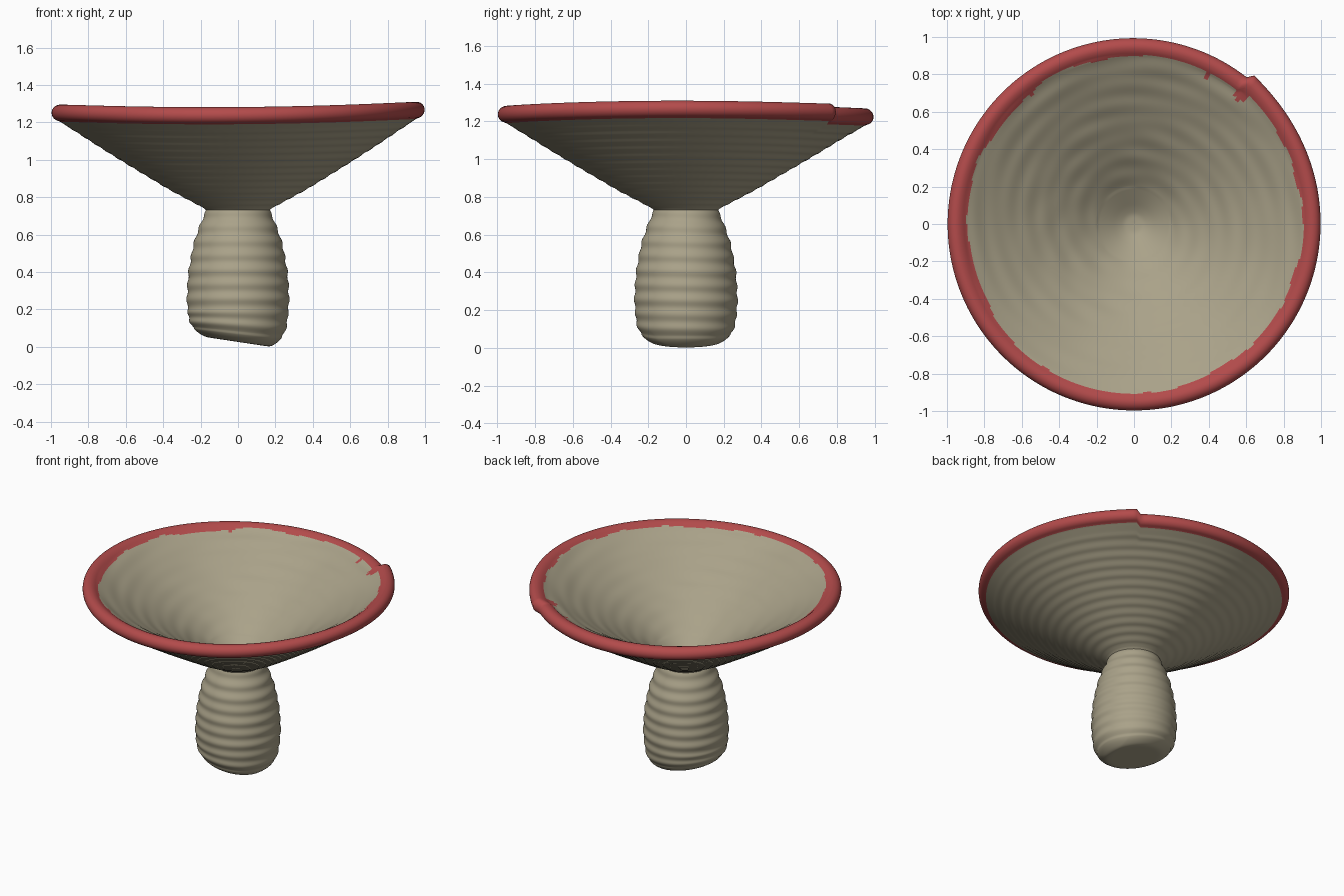
import bpy, bmesh, math, random

if "Cube" in bpy.data.objects:
    bpy.data.objects.remove(bpy.data.objects["Cube"])

random.seed(4)
SEG = 240
SEAM = math.radians(52)


def material(name, rgb):
    m = bpy.data.materials.new(name)
    m.diffuse_color = (*rgb, 1)
    m.use_nodes = True
    m.node_tree.nodes["Principled BSDF"].inputs["Base Color"].default_value = m.diffuse_color
    return m


BEIGE = material("beige clay", (0.40, 0.36, 0.25))
RED = material("red glaze", (0.45, 0.07, 0.07))


def resample(points, n):
    """Even points along a polyline."""
    lens = [math.dist(a, b) for a, b in zip(points, points[1:])]
    total, out = sum(lens), []
    for i in range(n + 1):
        d, k = total * i / n, 0
        while k < len(lens) - 1 and d > lens[k]:
            d -= lens[k]
            k += 1
        t = min(d / lens[k], 1)
        out.append(tuple(p + (q - p) * t for p, q in zip(points[k], points[k + 1])))
    return out


def smooth(points, times):
    for _ in range(times):
        points = [points[0]] + [
            tuple((a + 2 * b + c) / 4 for a, b, c in zip(p, q, r))
            for p, q, r in zip(points, points[1:], points[2:])] + [points[-1]]
    return points


def revolve(name, profile, place, colour=None):
    """Spin a profile about z; place() bends each point, colour() picks a material."""
    bm = bmesh.new()
    rings = []
    for i, (r, z) in enumerate(profile):
        if r < 1e-5:
            rings.append([bm.verts.new(place(0, z, 0, i))] * SEG)
        else:
            rings.append([bm.verts.new(place(r, z, 2 * math.pi * j / SEG, i)) for j in range(SEG)])
    for i in range(len(rings) - 1):
        for j in range(SEG):
            k = (j + 1) % SEG
            quad = [rings[i][j], rings[i][k], rings[i + 1][k], rings[i + 1][j]]
            f = bm.faces.new(list(dict.fromkeys(quad)))
            f.smooth = True
            if colour:
                f.material_index = colour(i, j)
    me = bpy.data.meshes.new(name)
    bm.to_mesh(me)
    bm.free()
    me.materials.append(BEIGE)
    me.materials.append(RED)
    ob = bpy.data.objects.new(name, me)
    bpy.context.collection.objects.link(ob)
    return ob


# Stem: ribbed barrel with a slanted foot
stem = smooth(resample([(0, 0), (0.18, 0.0), (0.232, 0.04), (0.262, 0.11), (0.274, 0.25),
                        (0.265, 0.4), (0.238, 0.55), (0.2, 0.66), (0.16, 0.75)], 110), 8)


def place_stem(r, z, a, i):
    if z > 0.06:
        r += 0.0035 * math.sin(2 * math.pi * z / 0.078 + 0.4 * math.sin(a))
    x, y = r * math.cos(a), r * math.sin(a)
    slant = max(0.0, 0.026 - 0.15 * x) * max(0.0, 1 - z / 0.2)
    return x, y, z + slant


revolve("stem", stem, place_stem)

# Bowl: ribbed cone outside flowing into a round rim, smoother cone inside
outer = resample([(0.155, 0.715), (0.18, 0.74), (0.36, 0.835), (0.57, 0.96),
                  (0.72, 1.052), (0.95, 1.198)], 90)
rim = [(0.952 + 0.045 * math.cos(t), 1.246 + 0.044 * math.sin(t))
       for t in [math.radians(-75 + 10 * i) for i in range(20)]]
inner = smooth(resample([(0.924, 1.282), (0.895, 1.262), (0.82, 1.22), (0.6, 1.092), (0.5, 1.033),
                         (0.35, 0.938), (0.2, 0.834), (0.09, 0.765), (0.05, 0.745),
                         (0.0, 0.742)], 110), 3)
bowl = outer + rim + inner
N_OUT, N_RIM = len(outer), len(rim)


def place_bowl(r, z, a, i):
    w = (r / 0.95) ** 2
    # coil ridges outside, faint ripples inside
    if 0.2 < r < 0.9:
        if i < N_OUT:
            z += 0.002 * math.sin(2 * math.pi * r / 0.06)
        else:
            z += 0.002 * math.sin(3 * a + 9 * r) * math.sin(2 * math.pi * r / 0.11 + math.sin(2 * a))
            z += 0.0015 * math.sin(11 * a + 5 * math.sin(7 * r)) * r
    # saddle-shaped edge, with a step where the coil ends
    past = (a - SEAM) % (2 * math.pi)
    before = 2 * math.pi - past
    edge = min(1.0, max(0.0, (r - 0.82) / 0.12))
    dr = 0.026 * math.exp(-before / 0.25) - 0.008 * math.exp(-past / 0.8)
    step = 0.006 * math.exp(-before / 0.4) - 0.012 * math.exp(-past / 0.7)
    dz = 0.007 * math.cos(a) + 0.012 * math.cos(2 * a) - 0.004 * math.sin(a)
    r += dr * edge
    return r * math.cos(a), r * math.sin(a), z + dz * w + step * edge


# Ragged inner limit of the red edge, in rings past the rim
ragged, level = [], 3
for j in range(SEG):
    if j % 2 == 0:
        level = min(5, max(2, level + random.choice([-1, 0, 0, 1])))
    ragged.append(level)
for deg, depth in ((48, 7), (50, 9), (51, 7), (64, 7), (128, 6)):
    ragged[int(deg / 360 * SEG)] = depth


def bowl_colour(i, j):
    return 1 if N_OUT - 2 < i < N_OUT + N_RIM + ragged[j] else 0


revolve("bowl", bowl, place_bowl, bowl_colour)
